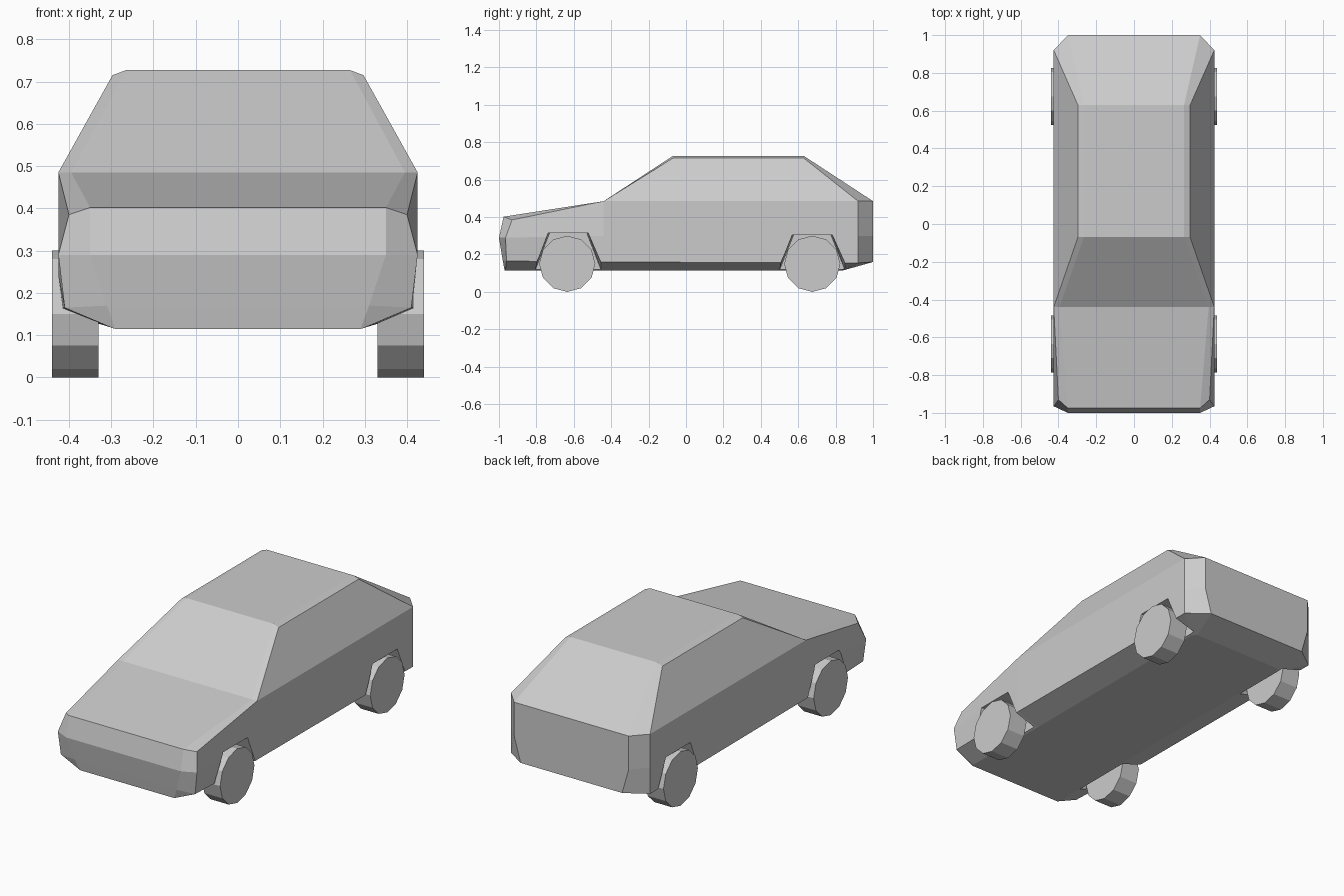
import bpy, bmesh, math
from mathutils import Matrix

if "Cube" in bpy.data.objects:
    bpy.data.objects.remove(bpy.data.objects["Cube"])


def make_object(name, bm):
    bmesh.ops.remove_doubles(bm, verts=bm.verts, dist=1e-4)
    bmesh.ops.recalc_face_normals(bm, faces=bm.faces)
    mesh = bpy.data.meshes.new(name)
    bm.to_mesh(mesh)
    bm.free()
    obj = bpy.data.objects.new(name, mesh)
    bpy.context.collection.objects.link(obj)
    return obj


# Half outlines of the body, floor to roof, each running front to back
RINGS = [
    [(.29, -.97, .115), (.295, -.965, .116), (.29, -.44, .115), (.29, .82, .115), (.27, .84, .115)],
    [(.31, -.98, .17), (.41, -.96, .165), (.425, -.44, .16), (.425, .92, .155), (.31, 1, .16)],
    [(.35, -1, .29), (.425, -.965, .29), (.425, -.44, .30), (.425, .92, .30), (.35, 1, .30)],
    [(.35, -.975, .402), (.40, -.93, .385), (.425, -.44, .485), (.425, .92, .485), (.35, 1, .485)],
    [(.395, -.44, .485), (.425, -.44, .485), (.425, -.44, .485), (.425, .92, .485), (.35, 1, .485)],
    [(.265, -.07, .727), (.297, -.07, .715), (.297, -.07, .715), (.297, .63, .715), (.265, .63, .727)],
]

# Body shell: loft the mirrored outlines, then close floor and roof
bm = bmesh.new()
loops = []
for ring in RINGS:
    right = [bm.verts.new(p) for p in ring]
    left = [bm.verts.new((-x, y, z)) for x, y, z in ring]
    loops.append(right + left[::-1])
for a, b in zip(loops, loops[1:]):
    for i in range(10):
        j = (i + 1) % 10
        bm.faces.new((a[i], a[j], b[j], b[i]))
for cap in (loops[0], loops[-1]):
    bm.faces.new(cap[:5])
    bm.faces.new(cap[5:])
    bm.faces.new((cap[0], cap[4], cap[5], cap[9]))
body = make_object("car_body", bm)

# Wheel arch cutters: trapezoids that taper inwards
bm = bmesh.new()
for centre, top in ((-.63, .315), (.675, .305)):
    for side in (-1, 1):
        ends = []
        for x, s in ((.302, .92), (.51, 1.04)):
            pts = [(-.219, .05), (-.108, top), (.108, top), (.219, .05)]
            ends.append([bm.verts.new((side * x, centre + y * s, z)) for y, z in pts])
        inner, outer = ends
        bm.faces.new(inner)
        bm.faces.new(outer[::-1])
        for i in range(4):
            j = (i + 1) % 4
            bm.faces.new((inner[i], outer[i], outer[j], inner[j]))
cutter = make_object("arch_cutter", bm)
cutter.hide_render = True

mod = body.modifiers.new("wheel_arches", 'BOOLEAN')
mod.operation = 'DIFFERENCE'
mod.solver = 'EXACT'
mod.object = cutter
bpy.context.view_layer.objects.active = body
bpy.ops.object.modifier_apply(modifier=mod.name)
bpy.data.objects.remove(cutter)

# Wheels: twelve-sided discs
for end, y in (("front", -.635), ("rear", .675)):
    for name, side in (("left", -1), ("right", 1)):
        bm = bmesh.new()
        bmesh.ops.create_cone(
            bm, cap_ends=True, segments=12, radius1=.15, radius2=.15, depth=.11,
            matrix=Matrix.Translation((side * .385, y, .15)) @ Matrix.Rotation(math.pi / 2, 4, 'Y'))
        make_object(f"{end}_{name}_wheel", bm)
